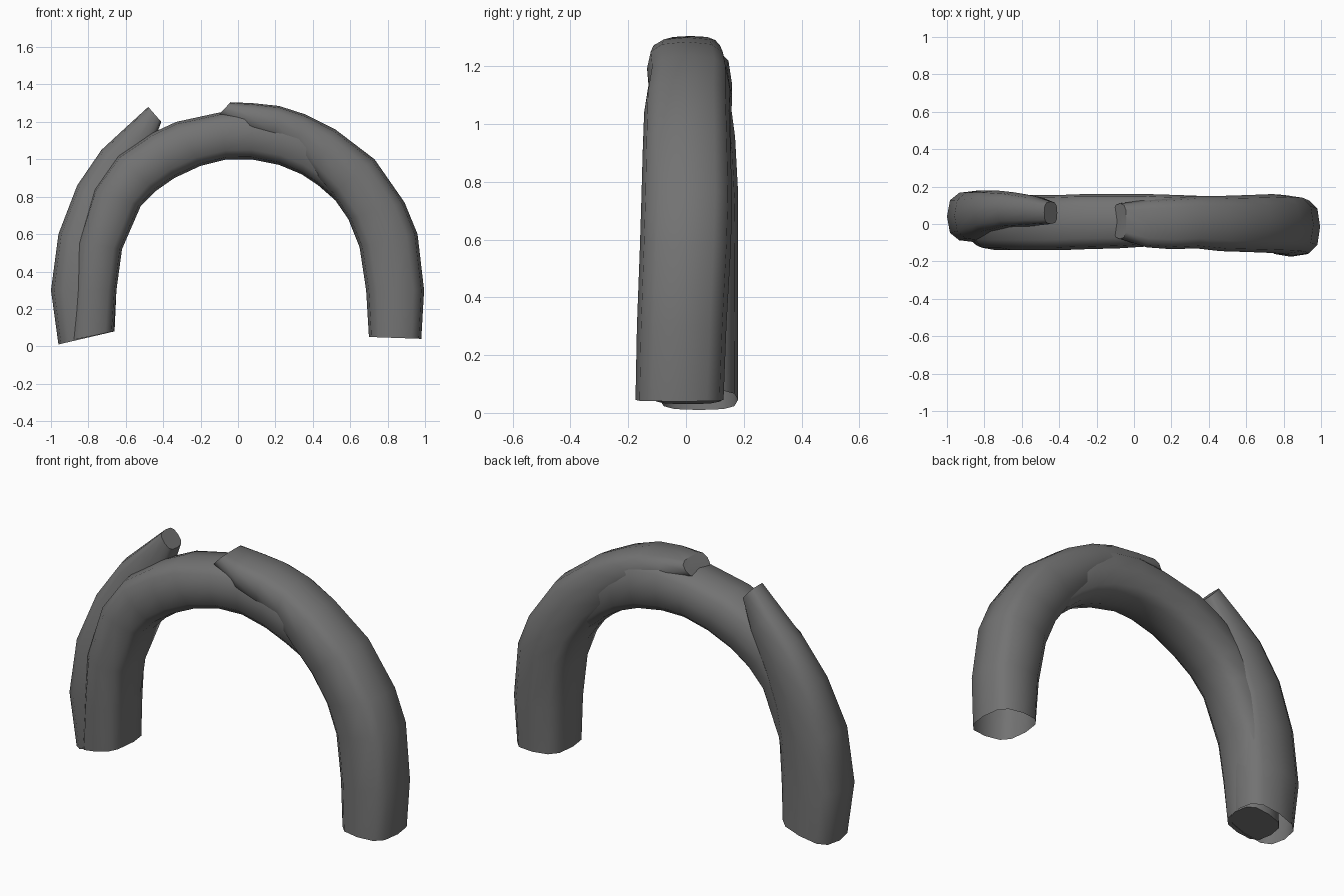
import bpy
import bmesh
from math import cos, sin, tau, radians
from mathutils import Vector

if "Cube" in bpy.data.objects:
    bpy.data.objects.remove(bpy.data.objects["Cube"], do_unlink=True)

stone = bpy.data.materials.new("dark_grey_stone")
stone.use_nodes = True
GREY = (0.17, 0.17, 0.17, 1)
stone.diffuse_color = GREY
stone.node_tree.nodes["Principled BSDF"].inputs["Base Color"].default_value = GREY

SIDES = 12


def soft(v):
    """Push a circle coordinate outwards to get a rounded square."""
    return (1 if v >= 0 else -1) * abs(v) ** 0.68


def rock_tube(name, rings, cap_start, cap_end):
    """Loft rings given as (outer x, outer z, inner x, inner z, front y, back y)."""
    bm = bmesh.new()
    loops = []
    for ox, oz, ix, iz, front, back in rings:
        outer, inner = Vector((ox, 0, oz)), Vector((ix, 0, iz))
        mid, half = (outer + inner) / 2, (outer - inner) / 2
        loop = []
        for k in range(SIDES):
            a = tau * k / SIDES
            p = mid + half * soft(cos(a))
            p.y = (front + back) / 2 + (back - front) / 2 * soft(sin(a))
            loop.append(bm.verts.new(p))
        loops.append(loop)
    for a, b in zip(loops, loops[1:]):
        for k in range(SIDES):
            n = (k + 1) % SIDES
            bm.faces.new((a[k], a[n], b[n], b[k]))
    if cap_start:
        bm.faces.new(loops[0][::-1])
    if cap_end:
        bm.faces.new(loops[-1])
    bmesh.ops.recalc_face_normals(bm, faces=bm.faces)
    mesh = bpy.data.meshes.new(name)
    bm.to_mesh(mesh)
    bm.free()
    mesh.materials.append(stone)
    obj = bpy.data.objects.new(name, mesh)
    bpy.context.collection.objects.link(obj)
    bpy.ops.object.select_all(action="DESELECT")
    obj.select_set(True)
    bpy.context.view_layer.objects.active = obj
    bpy.ops.object.shade_smooth_by_angle(angle=radians(50))
    return obj


# Right leg, open at the foot, thinning into a broken spur at the top
rock_tube("right_leg", [
    (-.96, .01, -.66, .08, -.09, .18),
    (-1.0, .30, -.65, .30, -.10, .18),
    (-.96, .60, -.64, .50, -.09, .18),
    (-.86, .86, -.62, .68, -.05, .18),
    (-.73, 1.05, -.56, .86, -.02, .17),
    (-.60, 1.17, -.47, 1.04, -.01, .15),
    (-.48, 1.28, -.41, 1.20, .00, .12),
], False, True)

# Arch span, rooted inside both legs
rock_tube("arch_span", [
    (-.90, .03, -.665, .08, -.115, .13),
    (-.88, .30, -.65, .30, -.13, .15),
    (-.86, .55, -.62, .52, -.14, .16),
    (-.77, .84, -.52, .75, -.14, .155),
    (-.64, 1.02, -.44, .83, -.14, .155),
    (-.46, 1.14, -.34, .90, -.14, .155),
    (-.33, 1.20, -.20, .965, -.135, .16),
    (-.10, 1.25, -.06, 1.0, -.13, .16),
    (.08, 1.27, .07, 1.0, -.12, .16),
    (.25, 1.25, .22, .97, -.13, .155),
    (.38, 1.20, .34, .92, -.13, .15),
    (.50, 1.13, .43, .86, -.11, .14),
    (.66, .98, .59, .72, -.08, .12),
], True, True)

# Left leg, open at the foot, ending in a thin tongue over the crown
rock_tube("left_leg", [
    (.98, .04, .70, .05, -.175, .13),
    (.995, .30, .685, .30, -.17, .14),
    (.96, .60, .65, .53, -.16, .155),
    (.89, .77, .59, .68, -.155, .16),
    (.73, 1.0, .50, .81, -.15, .155),
    (.52, 1.16, .40, .92, -.145, .15),
    (.36, 1.24, .30, 1.03, -.13, .15),
    (.22, 1.285, .19, 1.10, -.135, .14),
    (.08, 1.30, .06, 1.15, -.125, .13),
    (-.04, 1.305, -.11, 1.23, -.08, .11),
], False, True)
